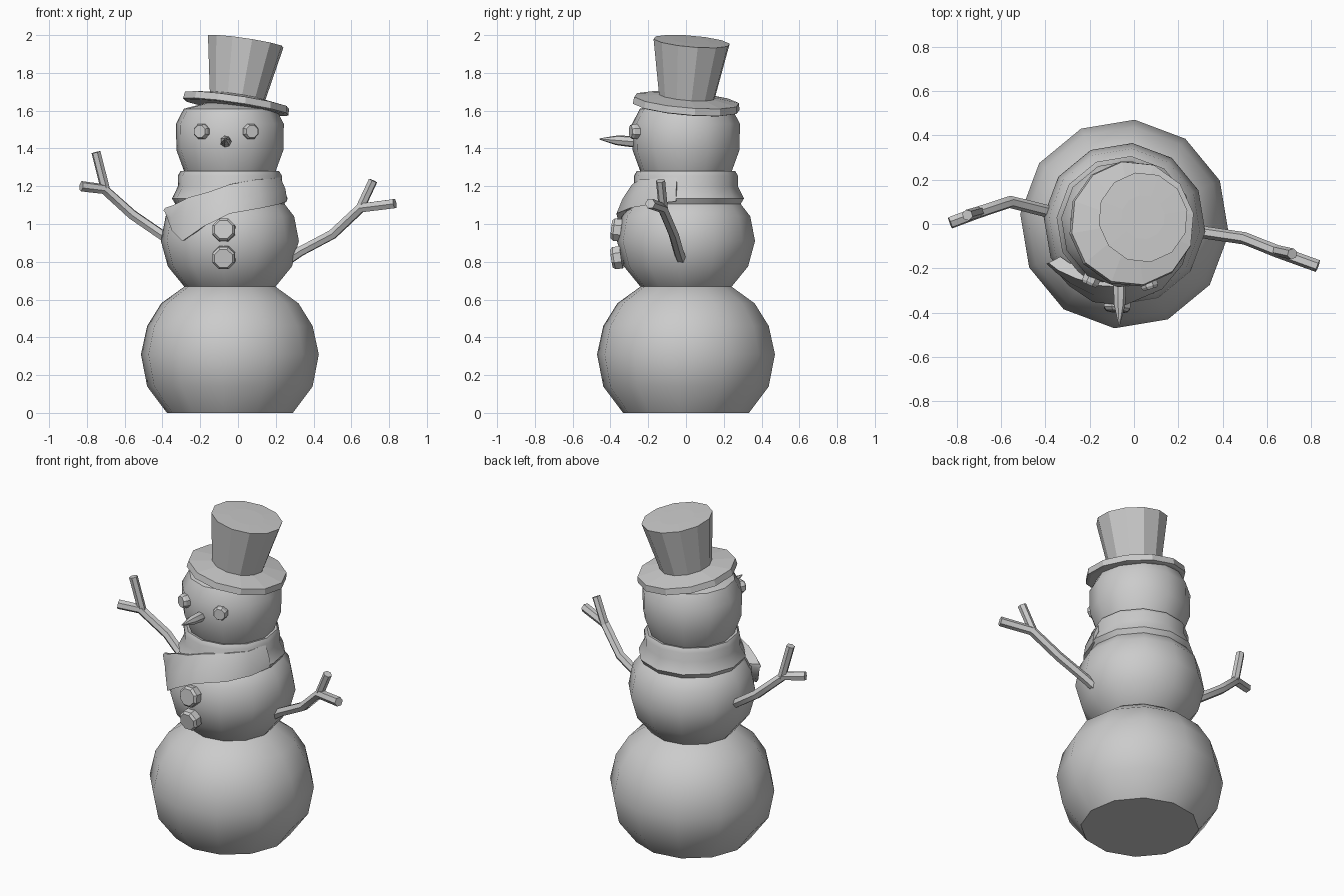
import bpy
from math import sin, cos, radians, tau
from mathutils import Matrix, Vector

if "Cube" in bpy.data.objects:
    bpy.data.objects.remove(bpy.data.objects["Cube"])

CX = -0.043  # body axis


def finish(obj, angle):
    bpy.ops.object.select_all(action='DESELECT')
    obj.select_set(True)
    bpy.context.view_layer.objects.active = obj
    if angle:
        bpy.ops.object.shade_smooth_by_angle(angle=radians(angle))
    return obj


def make(name, verts, faces, angle=0):
    me = bpy.data.meshes.new(name)
    me.from_pydata([tuple(v) for v in verts], [], faces)
    obj = bpy.data.objects.new(name, me)
    bpy.context.collection.objects.link(obj)
    return finish(obj, angle)


def lathe(name, profile, sides, mat, angle=0, phase=0.0):
    """Revolve (radius, height) points around local z, with end caps."""
    verts, faces = [], []
    for r, z in profile:
        for i in range(sides):
            a = tau * i / sides + radians(phase)
            verts.append(mat @ Vector((r * cos(a), r * sin(a), z)))
    for k in range(len(profile) - 1):
        for i in range(sides):
            j = (i + 1) % sides
            faces.append((k*sides + i, k*sides + j, (k+1)*sides + j, (k+1)*sides + i))
    faces.append(tuple(reversed(range(sides))))
    faces.append(tuple(range((len(profile)-1)*sides, len(profile)*sides)))
    return make(name, verts, faces, angle)


def aim(loc, direction):
    return Matrix.Translation(loc) @ Vector(direction).to_track_quat('Z', 'Y').to_matrix().to_4x4()


def twig(name, points, radius):
    cu = bpy.data.curves.new(name, 'CURVE')
    cu.dimensions = '3D'
    cu.bevel_depth, cu.bevel_resolution, cu.use_fill_caps = radius, 1, True
    sp = cu.splines.new('POLY')
    sp.points.add(len(points) - 1)
    for p, co in zip(sp.points, points):
        p.co = (*co, 1)
    obj = bpy.data.objects.new(name, cu)
    bpy.context.collection.objects.link(obj)
    finish(obj, 0)
    bpy.ops.object.convert(target='MESH')
    finish(bpy.context.object, 40)


# Three snowballs
axis = Matrix.Translation((CX, 0, 0))
balls = {
    "bottom_ball": [(.335, 0), (.44, .14), (.473, .31), (.44, .46), (.365, .58), (.24, .67), (.1, .71)],
    "middle_ball": [(.15, .6), (.24, .665), (.33, .775), (.367, .91), (.342, 1.04), (.28, 1.12), (.18, 1.17)],
    "head": [(.2, 1.2), (.24, 1.27), (.284, 1.39), (.287, 1.53), (.245, 1.61), (.13, 1.64)],
}
for name, prof in balls.items():
    lathe(name, prof, 12, axis, 45, -5.5)

# Hat, tilted to the side and back
hat = aim((-.012, 0, 1.615), (.15, .085, 1))
lathe("hat_brim", [(.27, 0), (.287, .005), (.282, .042), (.15, .062)], 12, hat, 0, 10)
lathe("hat_crown", [(.148, .05), (.205, .357), (.1, .36)], 12, hat, 0, 10)

# Scarf ring
lathe("scarf_ring", [(.225, 1.27), (.262, 1.28), (.277, 1.255), (.276, 1.2), (.308, 1.135), (.29, 1.105)][::-1],
      12, axis, 50, -5.5)

# Scarf end wrapped over the front: angle, top z, bottom z, top radius, bottom radius
strip = [(350, 1.25, 1.12, .27, .308), (325, 1.24, 1.105, .28, .32), (300, 1.235, 1.085, .282, .34),
         (270, 1.21, 1.055, .285, .368), (248, 1.17, .985, .30, .38), (228, 1.14, .91, .33, .375),
         (215, 1.10, .965, .365, .375), (207, 1.085, 1.06, .385, .385)]
verts, faces = [], []
for a, zt, zb, rt, rb in strip:
    c, s = cos(radians(a)), sin(radians(a))
    zm, rm = (zt + zb) / 2, (rt + rb) / 2 + .01
    for r, z in ((rt, zt), (rm, zm), (rb, zb), (rb - .045, zb + .01), (rt - .06, zt)):
        verts.append((CX + r * c, r * s, z))
for k in range(len(strip) - 1):
    for i in range(5):
        j = (i + 1) % 5
        faces.append((k*5 + i, k*5 + j, k*5 + 5 + j, k*5 + 5 + i))
faces += [(4, 3, 2, 1, 0), tuple(range(len(verts) - 5, len(verts)))]
make("scarf_end", verts, faces, 50)

# Eyes and buttons
for i, (x, y) in enumerate(((-.19, -.245), (.065, -.262))):
    lathe(f"eye_{i+1}", [(.042, -.01), (.042, .02), (.034, .033)], 8,
          aim((x, y, 1.49), (x - CX, -.35, 0)), 0, 22.5)
for i, (z, tilt) in enumerate(((.968, .1), (.822, -.15))):
    lathe(f"button_{i+1}", [(.064, -.02), (.064, .02), (.052, .034)], 8,
          aim((-.075, -.36, z), (-.07, -1, tilt)), 0, 22.5)

# Nose
lathe("nose", [(.03, -.05), (.03, .03), (.026, .1), (.003, .19)], 7,
      aim((-.065, -.268, 1.435), (-.01, -1, .08)), 50)

# Stick arms with a forked end
twig("left_arm", [(-.32, .04, .89), (-.40, .06, .94), (-.56, .10, 1.05), (-.71, .05, 1.185), (-.83, .005, 1.2)], .028)
twig("left_twig", [(-.70, .055, 1.175), (-.752, .04, 1.38)], .025)
twig("right_arm", [(.25, -.02, .80), (.33, -.04, .855), (.50, -.065, .945), (.65, -.125, 1.085), (.83, -.19, 1.108)], .028)
twig("right_twig", [(.645, -.12, 1.08), (.715, -.135, 1.23)], .025)
